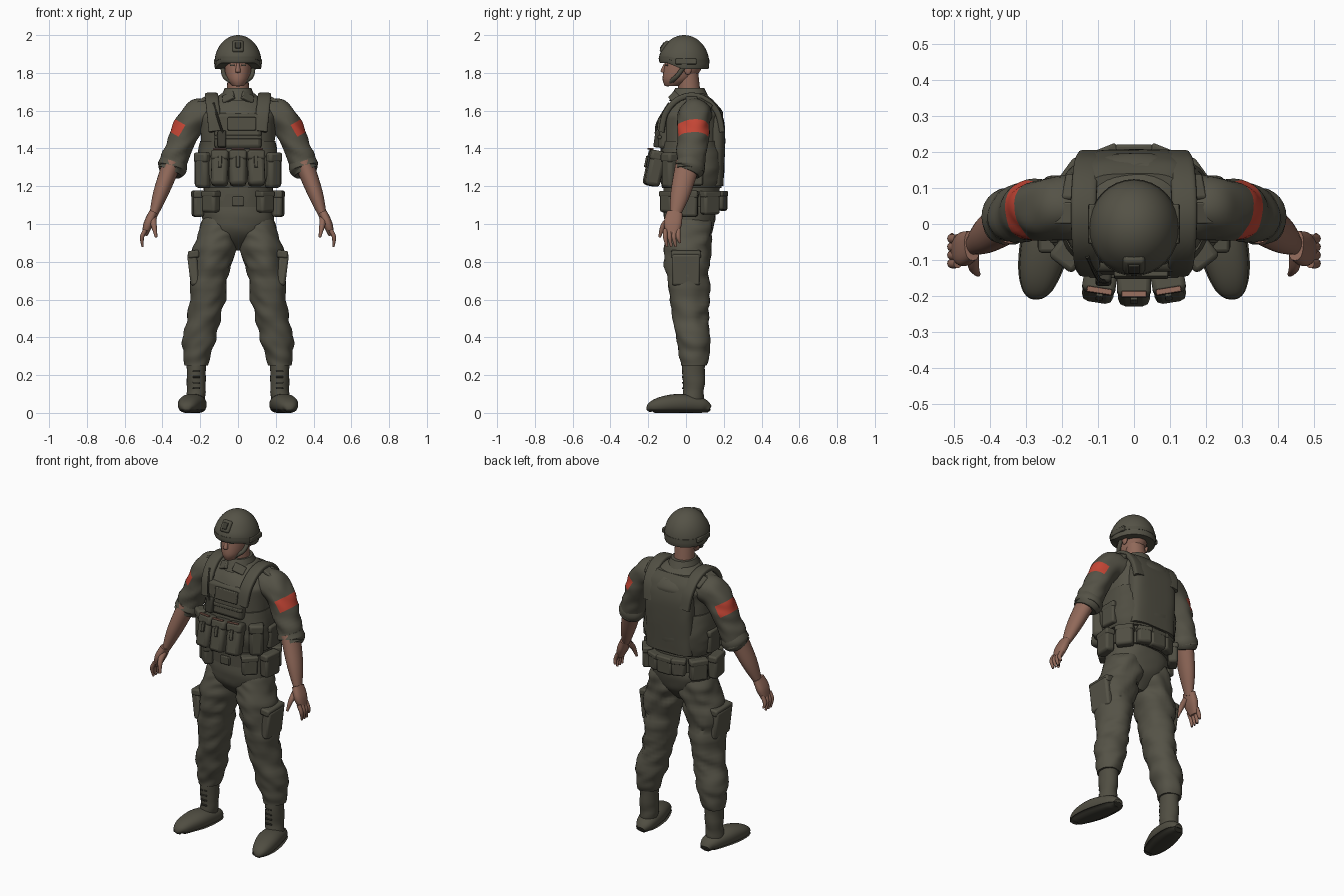
import bpy, bmesh
from math import cos, sin, pi, radians, copysign
from mathutils import Vector, Matrix, Euler, noise

default_cube = bpy.data.objects.get("Cube")
if default_cube:
    bpy.data.objects.remove(default_cube, do_unlink=True)

X_AXIS, Y_AXIS, Z_AXIS = Matrix.Identity(3)
parts = []


def material(name, red, green, blue):
    mat = bpy.data.materials.new(name)
    mat.use_nodes = True
    mat.diffuse_color = (red, green, blue, 1)
    shader = mat.node_tree.nodes["Principled BSDF"]
    shader.inputs["Base Color"].default_value = mat.diffuse_color
    shader.inputs["Roughness"].default_value = .9
    return mat


olive = material("olive cloth", .09, .085, .062)
gear = material("olive webbing", .08, .076, .055)
dark = material("dark olive", .045, .043, .032)
leather = material("boot leather", .08, .075, .054)
skin = material("skin", .28, .14, .1)
armband = material("red armband", .55, .06, .035)


def finish(name, bm, mats, mirror, bevel=0):
    bmesh.ops.recalc_face_normals(bm, faces=bm.faces)
    mesh = bpy.data.meshes.new(name)
    bm.to_mesh(mesh)
    bm.free()
    for mat in mats:
        mesh.materials.append(mat)
    obj = bpy.data.objects.new(name, mesh)
    bpy.context.scene.collection.objects.link(obj)
    if bevel:
        modifier = obj.modifiers.new("Bevel", 'BEVEL')
        modifier.width = bevel
        modifier.segments = 2
    if mirror:
        modifier = obj.modifiers.new("Mirror", 'MIRROR')
        modifier.use_mirror_merge = False
    parts.append(obj)


def spline(keys, steps):
    """Smooth curve through the ring keys."""
    keys = [Vector(key) for key in keys]
    last = len(keys) - 1
    curve = []
    for i in range(last):
        start, end = keys[i], keys[i + 1]
        leave = (end - keys[max(i - 1, 0)]) / 2
        arrive = (keys[min(i + 2, last)] - start) / 2
        for step in range(steps):
            t = step / steps
            ease = t * t * (3 - 2 * t)
            curve.append(start.lerp(end, ease) + leave * t * (1 - t) ** 2 - arrive * t * t * (1 - t))
    return curve + [keys[last]]


def loft(name, mat, rings, depth=1, axis=Y_AXIS, flat=False, power=2, fold=0, sides=24, steps=6,
         mirror=False, paint=None, adjust=None):
    """Skin over oval rings (x, y, z, radius); depth stretches them along axis, fold creases them."""
    bm = bmesh.new()
    path = spline(rings, steps)
    centers = [key.to_3d() for key in path]
    rows = []
    for i, center in enumerate(centers):
        along = centers[min(i + 1, len(centers) - 1)] - centers[max(i - 1, 0)]
        along = Z_AXIS if flat else along.normalized()
        deep = (axis - along * axis.dot(along)).normalized()
        wide = deep.cross(along)
        row = []
        for side in range(sides):
            angle = 2 * pi * side / sides
            across, back = [copysign(abs(v) ** (2 / power), v) for v in (cos(angle), sin(angle))]
            offset = (wide * across + deep * back * depth) * path[i].w
            point = center + offset
            crease = noise.noise(Vector((point.x, point.y, point.x + point.z * 2)) * 10)
            point += offset * fold * crease
            row.append(bm.verts.new(adjust(point) if adjust else point))
        rows.append(row)
    for low, high in zip(rows, rows[1:]):
        for side in range(sides):
            bm.faces.new((low[side - 1], low[side], high[side], high[side - 1]))
    bm.faces.new(reversed(rows[0]))
    bm.faces.new(rows[-1])
    mats = [mat]
    if paint:
        mats.append(paint[0])
        paint_between(bm, paint[1])
    finish(name, bm, mats, mirror)


def paint_between(bm, planes):
    """Cut along the planes (point, normal) and colour the faces in front of all of them."""
    for point, normal in planes:
        bmesh.ops.bisect_plane(bm, geom=bm.verts[:] + bm.edges[:] + bm.faces[:],
                               plane_co=point, plane_no=normal)
    for face in bm.faces:
        middle = face.calc_center_median()
        face.material_index = int(all((middle - point).dot(normal) > 0 for point, normal in planes))


def box(name, mat, center, size, turn=(0, 0, 0), mirror=False):
    """Block with edges rounded to suit its thickness."""
    bm = bmesh.new()
    rotation = Euler([radians(angle) for angle in turn])
    bmesh.ops.create_cube(bm, size=1, matrix=Matrix.LocRotScale(Vector(center), rotation, Vector(size)))
    finish(name, bm, [mat], mirror, bevel=min(size) / 4)


def ball(name, mat, center, radii, floor=0, mirror=False, adjust=None):
    """Ellipsoid, flattened below the floor height."""
    bm = bmesh.new()
    bmesh.ops.create_uvsphere(bm, u_segments=32, v_segments=24, radius=1,
                              matrix=Matrix.LocRotScale(Vector(center), None, Vector(radii)))
    for vert in bm.verts:
        vert.co.z = max(vert.co.z, floor)
        if adjust:
            vert.co = adjust(vert.co)
    finish(name, bm, [mat], mirror)


# Trousers
loft("trouser_seat", olive, [(0, .03, .86, .04), (0, .02, .94, .15), (0, .02, 1.03, .19), (0, .02, 1.13, .18)],
     depth=.72, flat=True, power=2.2, fold=.05, sides=32)
loft("trouser_legs", olive, [(.08, .02, 1.06, .09), (.1, .02, .96, .11), (.14, .01, .8, .11),
                             (.17, .02, .55, .09), (.21, .04, .36, .083), (.22, .04, .25, .06)],
     depth=1.08, flat=True, fold=.18, sides=32, steps=10, mirror=True)
box("cargo_pockets", olive, center=(.235, 0, .76), size=(.05, .15, .17), turn=(0, 7, 0), mirror=True)
box("cargo_flaps", gear, center=(.235, 0, .84), size=(.06, .16, .04), turn=(0, 7, 0), mirror=True)


def flatten_to_sole(point):
    return Vector((point.x, point.y, min(max(point.z, 0), .018)))


# Boots, with the feet resting on the ground
foot = [(.22, .125, .02), (.22, .08, .04), (.24, -.03, .05), (.26, -.12, .044), (.27, -.18, .03), (.27, -.2, .01)]
loft("boot_shafts", leather, [(.23, .03, .04, .05), (.22, .04, .13, .048), (.22, .04, .28, .05)],
     depth=1.2, flat=True, fold=.15, mirror=True)
loft("boot_feet", leather, [(x, y, height, height) for x, y, height in foot],
     depth=1.35, axis=X_AXIS, power=2.3, mirror=True)
loft("boot_soles", dark, [(x, y, height, height * 1.06) for x, y, height in foot],
     depth=1.35, axis=X_AXIS, power=2.3, mirror=True, adjust=flatten_to_sole)
for row in range(4):
    lace_height = .13 + row * .03
    box("boot_lace", dark, center=(.22, -.017, lace_height), size=(.04, .01, .008), mirror=True)

# Shirt
loft("shirt", olive, [(0, .03, 1.08, .18), (0, .03, 1.5, .2), (0, .04, 1.6, .19), (0, .03, 1.69, .09)],
     depth=.8, flat=True, power=2.3, fold=.05, sides=32)
loft("collar", olive, [(0, .02, 1.65, .1), (0, .02, 1.72, .07)], depth=1.1, flat=True)
box("collar_flaps", olive, center=(.05, -.06, 1.67), size=(.07, .02, .05), turn=(-35, 25, 25), mirror=True)
box("shoulder_tabs", olive, center=(.2, .03, 1.65), size=(.09, .06, .02), turn=(0, 28, 0), mirror=True)

# Sleeves with an armband painted on the outer side
band_center, down_arm, outward = Vector((.275, .04, 1.48)), Vector((.5, 0, -.86)), Vector((.86, 0, .5))
band_planes = [(band_center - down_arm * .036, down_arm), (band_center + down_arm * .036, -down_arm),
               (band_center + outward * .025, outward)]
loft("sleeves", olive, [(.13, .05, 1.58, .08), (.22, .045, 1.57, .083), (.28, .04, 1.48, .077), (.36, .02, 1.28, .07)],
     depth=1.06, fold=.15, sides=32, steps=14, mirror=True, paint=(armband, band_planes))
loft("sleeve_rolls", olive, [(.34, .02, 1.34, .07), (.35, .02, 1.3, .08), (.36, .01, 1.27, .06)],
     fold=.1, mirror=True)

# Forearms and hands
loft("forearms", skin, [(.35, .01, 1.32, .05), (.41, -.03, 1.16, .04), (.45, -.06, 1.04, .02)],
     depth=1.3, mirror=True)
loft("palms", skin, [(.45, -.06, 1.06, .022), (.475, -.07, 1, .025), (.495, -.07, .94, .015)],
     depth=1.9, power=2.5, mirror=True)
for place, finger in enumerate(("index", "middle", "ring", "little")):
    y = -.11 + place * .023
    tip = .9 if finger == "little" else .88
    loft(finger + "_fingers", skin, [(.49, y, .97, .012), (.508, y, .93, .011), (.505, y + .01, tip, .006)],
         depth=1.1, sides=10, mirror=True)
loft("thumbs", skin, [(.45, -.08, 1.03, .02), (.445, -.12, .99, .015), (.433, -.14, .93, .007)],
     sides=10, mirror=True)

# Vest
loft("vest_body", gear, [(0, .03, 1.19, .2), (0, .03, 1.3, .22), (0, .03, 1.44, .2)],
     depth=.78, flat=True, power=2.7, fold=.04, sides=36)
loft("vest_back", gear, [(0, .12, 1.2, .155), (0, .13, 1.48, .155), (0, .11, 1.6, .15), (0, .08, 1.66, .12)],
     depth=.5, flat=True, power=4, fold=.03, sides=36)
box("vest_chest", gear, center=(0, -.1, 1.49), size=(.25, .08, .19), turn=(-6, 0, 0))
box("chest_strap", gear, center=(0, -.14, 1.46), size=(.25, .02, .02))
box("chest_pocket", gear, center=(.02, -.14, 1.53), size=(.15, .02, .07), turn=(-6, 0, 0))
arch = [pi * step / 6 for step in range(7)]
loft("vest_straps", gear, [(.12 + .02 * sin(angle), .03 - .16 * cos(angle), 1.49 + .19 * sin(angle), .016)
                           for angle in arch], depth=2.2, axis=X_AXIS, power=4, mirror=True)
box("strap_buckles", dark, center=(.13, -.1, 1.6), size=(.07, .02, .03), turn=(-40, 0, 0), mirror=True)
box("strap_pads", gear, center=(.165, .1, 1.64), size=(.06, .08, .03), turn=(-30, 20, 0), mirror=True)


def pouch(name, center, size, turn=(0, 0, 0), mirror=False):
    """Pouch with a slightly larger flap over its top."""
    width, depth, height = size
    rotation = Euler([radians(angle) for angle in turn]).to_matrix()
    lid = Vector(center) + rotation @ Z_AXIS * height * .4
    box(name, gear, center, size, turn, mirror)
    box(name + "_flap", gear, lid, (width * 1.06, depth * 1.06, height * .3), turn, mirror)


# Pouches across the front and flanks of the vest
for place in (-1, 0, 1):
    x, turn = place * .096, (-12, 0, place * 9)
    y = abs(place) * .01 - .175
    pouch("magazine_pouch", center=(x, y, 1.29), size=(.088, .08, .18), turn=turn)
    box("pouch_trim", skin, center=(x, y - .02, 1.398), size=(.07, .016, .009), turn=turn)
    box("pouch_tab", gear, center=(x, y - .037, 1.33), size=(.02, .01, .06), turn=turn)
pouch("utility_pouches", center=(.18, -.08, 1.28), size=(.08, .08, .18), turn=(0, 0, 38), mirror=True)
pouch("flank_pouches", center=(.21, .04, 1.27), size=(.04, .1, .13), mirror=True)

# Radio with cable
box("radio", dark, center=(-.085, -.15, 1.45), size=(.045, .035, .09), turn=(-8, 0, 0))
loft("radio_cable", dark, [(-.08, -.16, 1.48, .006), (-.1, -.15, 1.54, .006), (-.13, -.09, 1.64, .006)], sides=8)

# Belt and the pouches set round it
loft("belt", gear, [(0, .03, 1.09, .2), (0, .03, 1.16, .2)], depth=.75, flat=True, sides=36)
box("buckle", gear, center=(0, -.12, 1.12), size=(.06, .02, .05))
for degrees, width in ((-48, .09), (-8, .11), (36, .1), (68, .08)):
    angle = radians(degrees)
    pouch("belt_pouches", center=(.215 * cos(angle), .03 + .165 * sin(angle), 1.17 - width * .6),
          size=(.055, width, width * 1.2), turn=(0, 0, degrees), mirror=True)
pouch("rear_pouch", center=(0, .195, 1.12), size=(.1, .05, .1))

# Head
loft("neck", skin, [(0, .02, 1.66, .06), (0, .01, 1.8, .055)], flat=True)
loft("head", skin, [(0, -.07, 1.73, .03), (0, -.04, 1.77, .06), (0, -.01, 1.85, .073), (0, -.01, 1.93, .06)],
     depth=1.4, flat=True)
loft("nose", skin, [(0, -.11, 1.85, .007), (0, -.12, 1.81, .014), (0, -.11, 1.8, .01)], flat=True, sides=12)
ball("ears", skin, center=(.075, .01, 1.82), radii=(.01, .02, .03), mirror=True)
box("eyes", dark, center=(.03, -.103, 1.84), size=(.026, .009, .009), turn=(0, 0, 22), mirror=True)


def raise_brim(point):
    """Lift the front of the rim clear of the eyes."""
    forward = min(max(-point.y - .02, 0) / .08, 1)
    lowness = max(1.93 - point.z, 0) / .1
    return point + Z_AXIS * forward * lowness * .03


# Helmet
ball("helmet", olive, center=(0, -.01, 1.85), radii=(.125, .133, .15), floor=1.82, adjust=raise_brim)
loft("helmet_band", gear, [(0, -.01, 1.85, .127), (0, -.01, 1.87, .126)],
     depth=1.06, flat=True, sides=32, adjust=raise_brim)
box("helmet_mount", gear, center=(0, -.107, 1.935), size=(.06, .04, .07), turn=(-35, 0, 0))
box("mount_plate", dark, center=(0, -.123, 1.945), size=(.03, .012, .04), turn=(-35, 0, 0))
box("helmet_rails", gear, center=(.117, 0, 1.86), size=(.02, .11, .03), turn=(0, -8, 0), mirror=True)
loft("chin_straps", gear, [(.08, 0, 1.85, .013), (.07, -.05, 1.78, .012), (0, -.1, 1.743, .017)],
     sides=12, mirror=True)

# Smooth shading with sharp edges kept
bpy.ops.object.select_all(action='DESELECT')
for part in parts:
    part.select_set(True)
bpy.context.view_layer.objects.active = parts[0]
bpy.ops.object.shade_smooth_by_angle(angle=radians(42))
